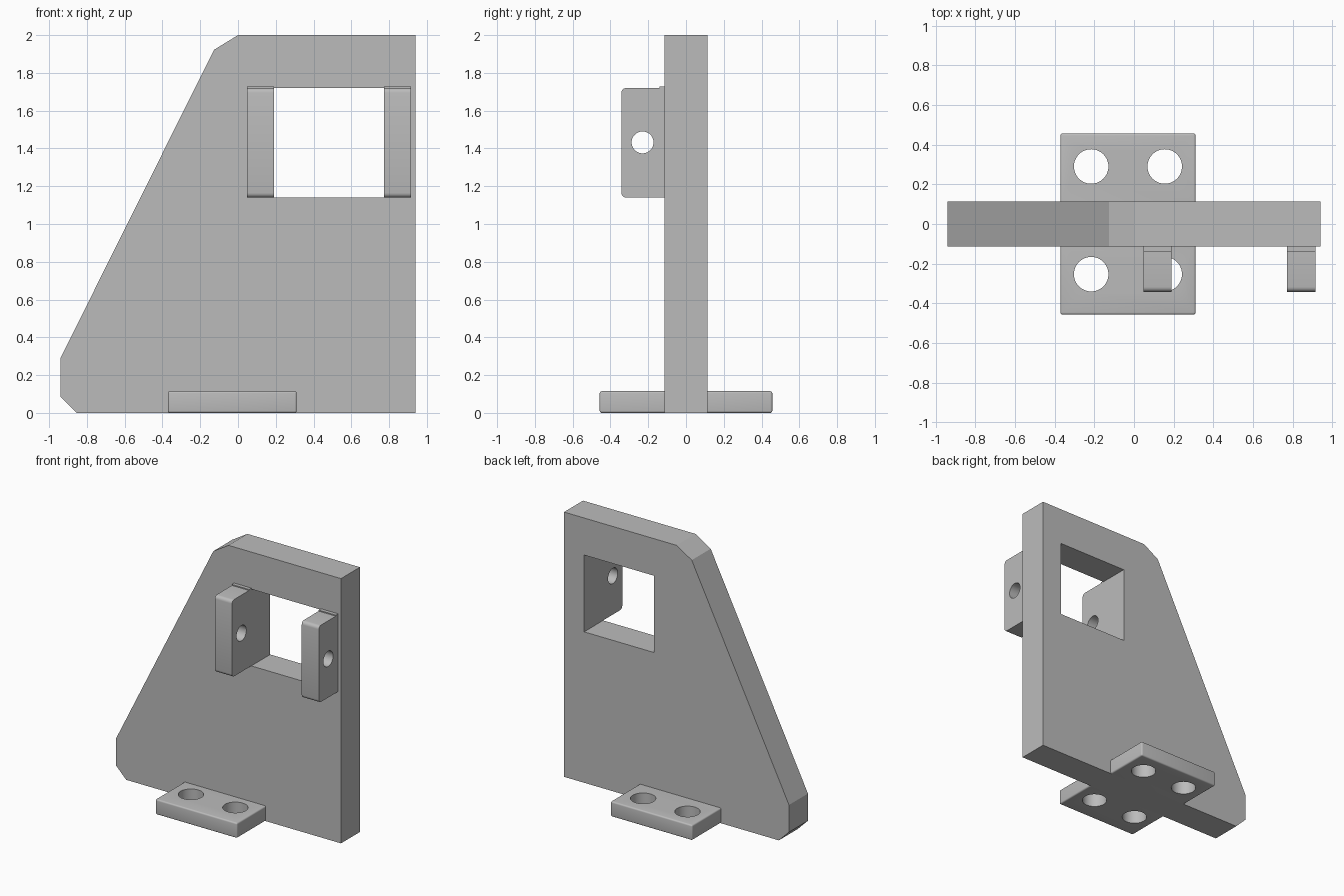
import bpy, bmesh, math
from mathutils import Matrix, Vector

cube = bpy.data.objects.get("Cube")
if cube:
    bpy.data.objects.remove(cube, do_unlink=True)

grey = bpy.data.materials.new("plain grey")
grey.use_nodes = True
colour = (0.5, 0.5, 0.5, 1)
grey.diffuse_color = colour
grey.node_tree.nodes["Principled BSDF"].inputs["Base Color"].default_value = colour


def finish(bm, name):
    bmesh.ops.recalc_face_normals(bm, faces=bm.faces)
    mesh = bpy.data.meshes.new(name)
    bm.to_mesh(mesh)
    bm.free()
    obj = bpy.data.objects.new(name, mesh)
    mesh.materials.append(grey)
    bpy.context.collection.objects.link(obj)
    return obj


def prism(name, points, travel, rounded=None, radius=0):
    """Extrude a closed profile and round the edges picked by a rule."""
    bm = bmesh.new()
    face = bm.faces.new([bm.verts.new(p) for p in points])
    out = bmesh.ops.extrude_face_region(bm, geom=[face], use_keep_orig=True)
    moved = [v for v in out["geom"] if isinstance(v, bmesh.types.BMVert)]
    bmesh.ops.translate(bm, verts=moved, vec=travel)
    bmesh.ops.recalc_face_normals(bm, faces=bm.faces)
    if rounded:
        edges = [e for e in bm.edges if rounded(*[v.co for v in e.verts])]
        bmesh.ops.bevel(bm, geom=edges, offset=radius, segments=4,
                        profile=0.5, affect="EDGES")
    return finish(bm, name)


def cylinder(centre, radius, axis):
    bm = bmesh.new()
    turn = Vector((0, 0, 1)).rotation_difference(Vector(axis)).to_matrix().to_4x4()
    bmesh.ops.create_cone(bm, cap_ends=True, segments=48, radius1=radius,
                          radius2=radius, depth=0.5,
                          matrix=Matrix.Translation(centre) @ turn)
    return finish(bm, "hole_cutter")


def cut(obj, cutter):
    mod = obj.modifiers.new("cut", "BOOLEAN")
    mod.operation, mod.solver, mod.object = "DIFFERENCE", "EXACT", cutter
    bpy.ops.object.select_all(action="DESELECT")
    obj.select_set(True)
    bpy.context.view_layer.objects.active = obj
    bpy.ops.object.modifier_apply(modifier=mod.name)
    bpy.data.objects.remove(cutter, do_unlink=True)


def smooth(obj):
    bpy.ops.object.select_all(action="DESELECT")
    obj.select_set(True)
    bpy.context.view_layer.objects.active = obj
    bpy.ops.object.shade_smooth_by_angle(angle=math.radians(30))


HALF = 0.113            # half thickness of the upright plate
LOW, HIGH = 1.14, 1.72  # window height range

# Upright plate with clipped corners and a square window
outline = [(-0.94, 0.085), (-0.855, 0), (0.94, 0), (0.94, 2),
           (0, 2), (-0.127, 1.922), (-0.94, 0.29)]
plate = prism("upright_plate", [(x, -HALF, z) for x, z in outline], (0, 2 * HALF, 0))
window = [(0.19, LOW), (0.772, LOW), (0.772, HIGH), (0.19, HIGH)]
cut(plate, prism("window_cutter", [(x, -0.3, z) for x, z in window], (0, 0.6, 0)))

# Pair of pin tabs beside the window, with rounded front edges
tab = [(-HALF, LOW), (-HALF, HIGH + 0.008), (-0.14, HIGH + 0.008),
       (-0.14, HIGH), (-0.342, HIGH), (-0.342, LOW)]
for name, x in (("right_tab", 0.047), ("left_tab", 0.772)):
    obj = prism(name, [(x, y, z) for y, z in tab], (0.143, 0, 0),
                lambda a, b: max(a.y, b.y) < -0.3 and abs(a.z - b.z) < 0.01, 0.025)
    cut(obj, cylinder((x + 0.07, -0.23, 1.432), 0.058, (1, 0, 0)))
    smooth(obj)

# Two foot lugs, each with a pair of bolt holes
for name, side, hole_y in (("front_foot", -1, -0.253), ("back_foot", 1, 0.29)):
    inner, outer = side * HALF, side * 0.457
    corners = [(-0.371, inner, 0), (0.311, inner, 0),
               (0.311, outer, 0), (-0.371, outer, 0)]
    obj = prism(name, corners, (0, 0, 0.115),
                lambda a, b: max(abs(a.y), abs(b.y)) > 0.3, 0.011)
    for hole_x in (-0.216, 0.155):
        cut(obj, cylinder((hole_x, hole_y, 0.05), 0.087, (0, 0, 1)))
    smooth(obj)
